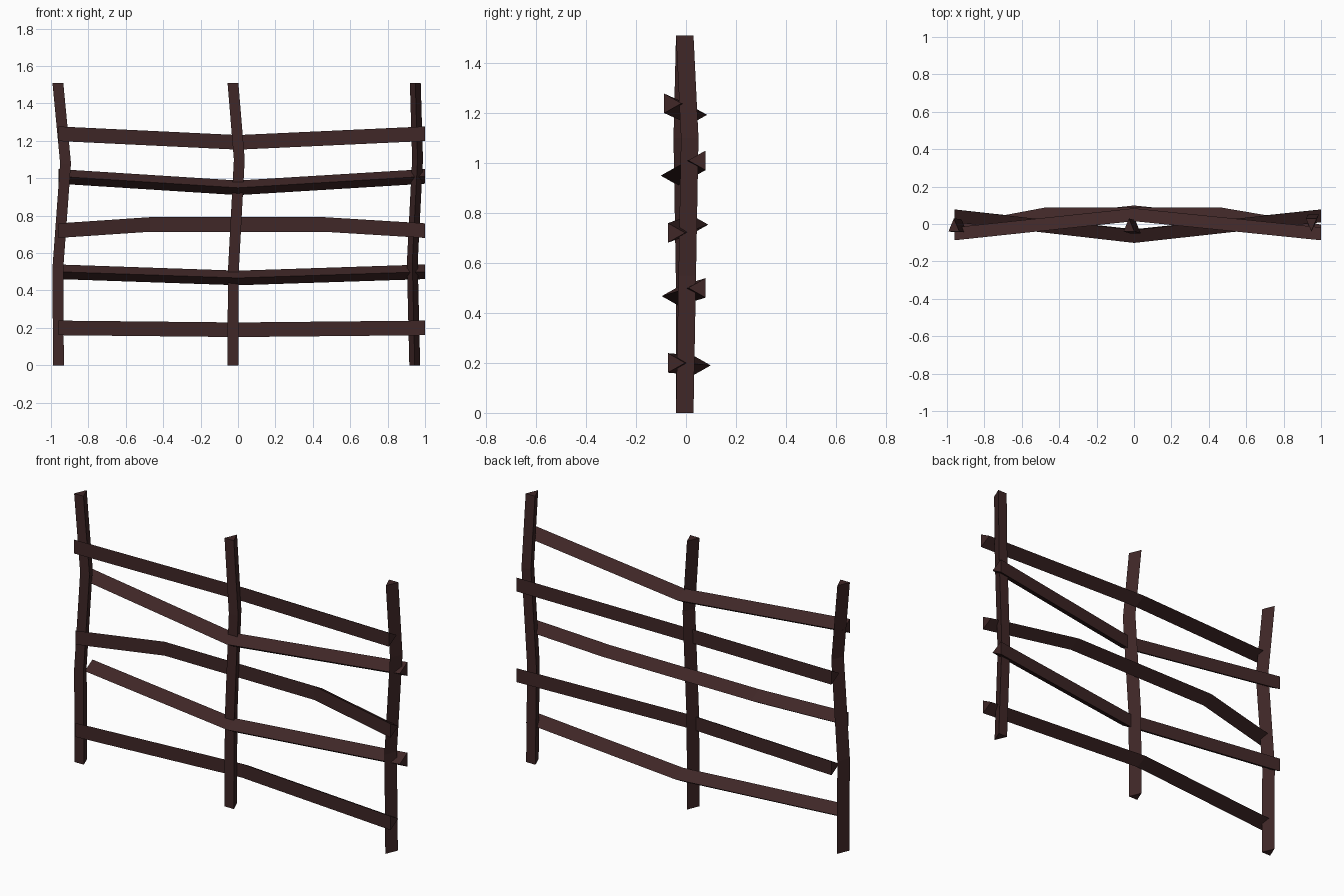
import bpy
import bmesh
from mathutils import Vector

cube = bpy.data.objects.get("Cube")
if cube:
    bpy.data.objects.remove(cube, do_unlink=True)

# Dark weathered wood
wood = bpy.data.materials.new("dark wood")
wood.use_nodes = True
colour = (0.05, 0.02, 0.02, 1)
wood.diffuse_color = colour
wood.node_tree.nodes["Principled BSDF"].inputs["Base Color"].default_value = colour


def prism(name, sections):
    """Skin a list of triangular sections and cap both ends."""
    bm = bmesh.new()
    rings = [[bm.verts.new(p) for p in s] for s in sections]
    for a, b in zip(rings, rings[1:]):
        for i in range(3):
            j = (i + 1) % 3
            bm.faces.new((a[i], a[j], b[j], b[i]))
    bm.faces.new(rings[0])
    bm.faces.new(rings[-1])
    bmesh.ops.recalc_face_normals(bm, faces=bm.faces)
    mesh = bpy.data.meshes.new(name)
    bm.to_mesh(mesh)
    bm.free()
    mesh.materials.append(wood)
    obj = bpy.data.objects.new(name, mesh)
    bpy.context.collection.objects.link(obj)


def rail(name, path, side):
    """Path points are (x, y of flat face, z); side is the way the ridge points."""
    prism(name, [[Vector((x, y, z + 0.039)), Vector((x, y, z - 0.039)),
                  Vector((x, y + side * 0.069, z))] for x, y, z in path])


def post(name, path, side):
    """Path points are (centre x, centre y, z)."""
    prism(name, [[Vector((x - 0.029, y - side * 0.035, z)),
                  Vector((x + 0.029, y - side * 0.035, z)),
                  Vector((x, y + side * 0.035, z))] for x, y, z in path])


# Posts, each with two slight bends
post("right_post", [(-0.96, -0.005, 0), (-0.963, -0.005, 0.52),
                    (-0.922, -0.01, 1.08), (-0.963, -0.005, 1.51)], 1)
post("middle_post", [(-0.027, -0.005, 0), (-0.025, -0.005, 0.5),
                     (0.007, -0.015, 1.1), (-0.027, -0.005, 1.51)], 1)
post("left_post", [(0.945, -0.005, 0), (0.932, 0.005, 0.55),
                   (0.96, 0.015, 1.1), (0.948, -0.005, 1.51)], -1)

# Rails woven alternately in front of and behind the posts
R, L = -0.96, 1.0
rail("bottom_rail", [(R, -0.072, 0.2), (0, 0.03, 0.19), (L, -0.072, 0.2)], 1)
rail("lower_rail", [(R, 0.078, 0.5), (0, -0.028, 0.467), (L, 0.078, 0.5)], -1)
rail("centre_rail", [(R, -0.072, 0.72), (-0.47, 0.02, 0.753),
                     (0.46, 0.02, 0.753), (L, -0.072, 0.72)], 1)
rail("upper_rail", [(R, 0.078, 1.01), (0, -0.032, 0.949), (L, 0.078, 1.01)], -1)
rail("top_rail", [(R, -0.087, 1.238), (0, 0.015, 1.192), (L, -0.087, 1.238)], 1)
